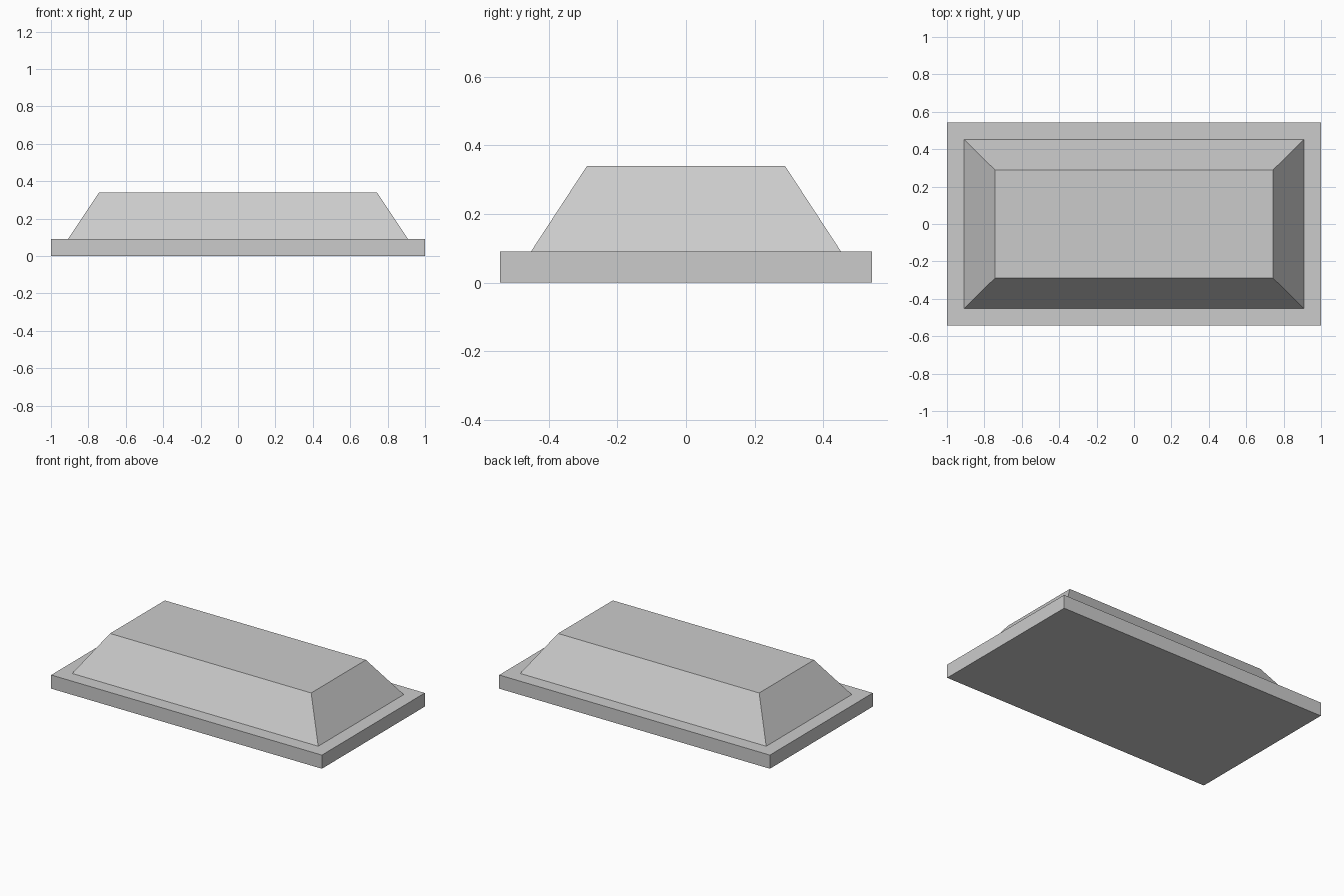
import bpy, bmesh

if "Cube" in bpy.data.objects:
    bpy.data.objects.remove(bpy.data.objects["Cube"])

BASE = (1.0, 0.543, 0.091)      # half x, half y, top z
RIM = 0.091                     # flat ledge around the raised part
TOP = (0.743, 0.289, 0.34)      # half x, half y, top z

bm = bmesh.new()

# Flat base slab
bmesh.ops.create_cube(bm, size=1)
for v in bm.verts:
    v.co = (v.co.x * 2 * BASE[0], v.co.y * 2 * BASE[1], (v.co.z + 0.5) * BASE[2])

# Ledge, then a tapered block raised from it
bm.normal_update()
top = max(bm.faces, key=lambda f: f.normal.z)
bmesh.ops.inset_region(bm, faces=[top], thickness=RIM, use_even_offset=True)
top = bmesh.ops.extrude_discrete_faces(bm, faces=[top])["faces"][0]
for v in top.verts:
    v.co = (TOP[0] if v.co.x > 0 else -TOP[0],
            TOP[1] if v.co.y > 0 else -TOP[1], TOP[2])

bmesh.ops.recalc_face_normals(bm, faces=bm.faces)
mesh = bpy.data.meshes.new("tapered_block_on_base")
bm.to_mesh(mesh)
bm.free()
bpy.context.collection.objects.link(bpy.data.objects.new("tapered_block_on_base", mesh))
